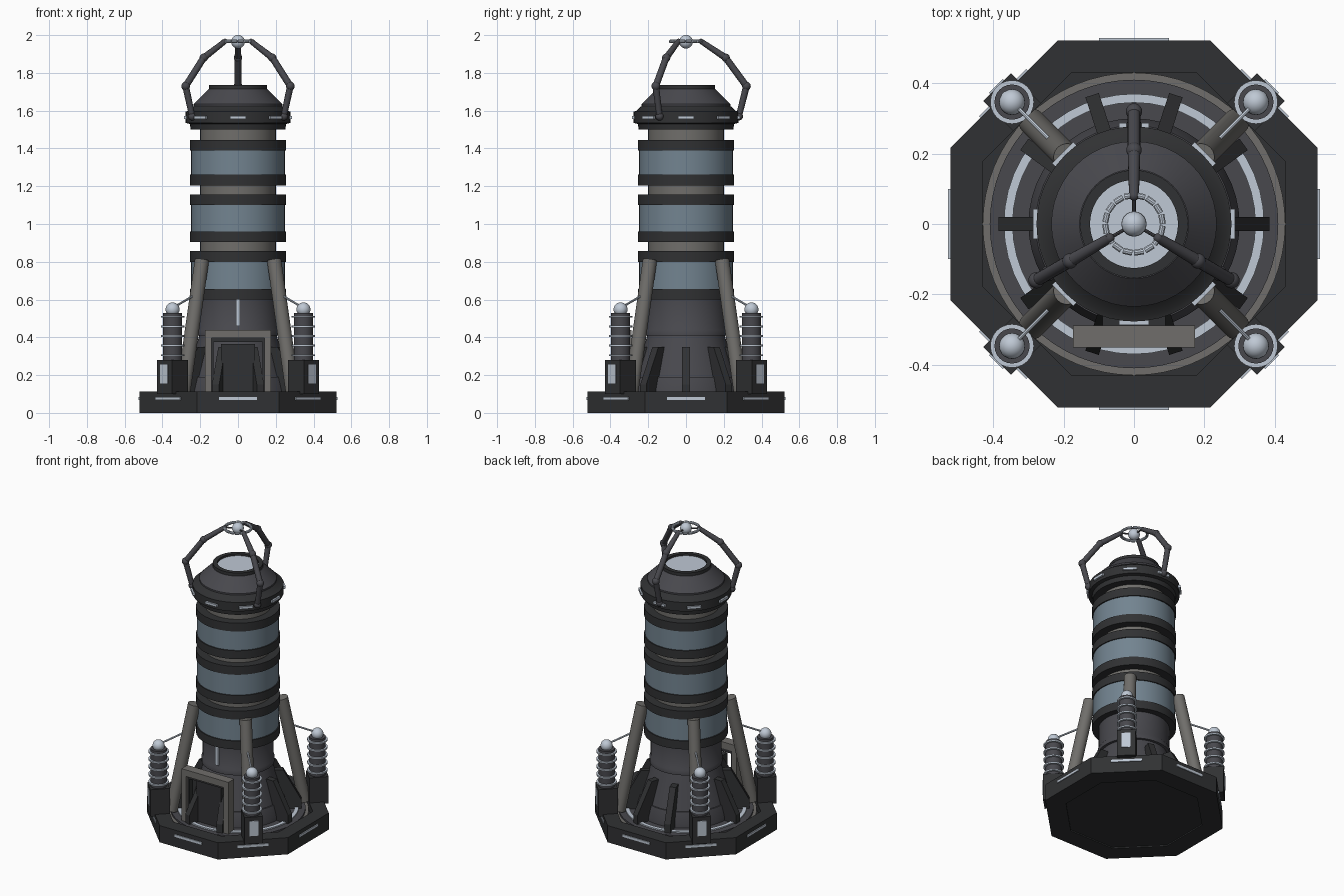
import bpy, bmesh
from math import sin, cos, pi, radians
from mathutils import Vector, Matrix

if "Cube" in bpy.data.objects:
    bpy.data.objects.remove(bpy.data.objects["Cube"])


def material(name, r, g, b):
    m = bpy.data.materials.new(name)
    m.diffuse_color = (r, g, b, 1)
    m.use_nodes = True
    m.node_tree.nodes["Principled BSDF"].inputs["Base Color"].default_value = m.diffuse_color
    return m


DARK = material("dark_metal", .03, .031, .033)
IRON = material("iron", .065, .065, .075)
GREY = material("grey_metal", .16, .155, .145)
GLASS = material("blue_glass", .17, .23, .28)
LIGHT = material("light_panel", .52, .58, .66)


def finish(name, bm, mat, smooth=True):
    bmesh.ops.recalc_face_normals(bm, faces=bm.faces)
    me = bpy.data.meshes.new(name)
    bm.to_mesh(me)
    bm.free()
    me.materials.append(mat)
    if smooth:
        me.polygons.foreach_set("use_smooth", [True] * len(me.polygons))
        me.set_sharp_from_angle(angle=radians(35))
    ob = bpy.data.objects.new(name, me)
    bpy.context.collection.objects.link(ob)
    return ob


def lathe(name, profile, mat, n=48, turn=0.0, at=(0, 0), closed=False, smooth=True):
    """Revolve (radius, z) points around z."""
    bm = bmesh.new()
    rings = []
    for r, z in profile:
        count = 1 if r == 0 else n
        rings.append([bm.verts.new((at[0] + r * cos(turn + 2 * pi * i / n),
                                    at[1] + r * sin(turn + 2 * pi * i / n), z))
                      for i in range(count)])
    pairs = list(zip(rings, rings[1:]))
    if closed:
        pairs.append((rings[-1], rings[0]))
    for a, b in pairs:
        for i in range(n):
            j = (i + 1) % n
            quad = [a[i % len(a)], a[j % len(a)], b[j % len(b)], b[i % len(b)]]
            bm.faces.new(list(dict.fromkeys(quad)))
    return finish(name, bm, mat, smooth)


def drum(name, r, z0, z1, mat, n=48, at=(0, 0)):
    return lathe(name, [(0, z0), (r, z0), (r, z1), (0, z1)], mat, n, at=at)


def band(name, r0, r1, z0, z1, mat):
    return lathe(name, [(r0, z0), (r1, z0), (r1, z1), (r0, z1)], mat, closed=True)


def box(name, centre, size, mat, angle=0.0):
    """Box placed at (radial, tangential, z), then turned about z."""
    bm = bmesh.new()
    bmesh.ops.create_cube(bm, size=1, matrix=Matrix.Rotation(angle, 4, 'Z')
                          @ Matrix.Translation(centre) @ Matrix.Diagonal((*size, 1)))
    return finish(name, bm, mat, False)


def rod(name, p, q, r0, r1, mat, n=16):
    p, q = Vector(p), Vector(q)
    bm = bmesh.new()
    bmesh.ops.create_cone(bm, cap_ends=True, segments=n, radius1=r0, radius2=r1, depth=(q - p).length,
                          matrix=Matrix.Translation((p + q) / 2)
                          @ (q - p).to_track_quat('Z', 'Y').to_matrix().to_4x4())
    return finish(name, bm, mat)


def ball(name, p, r, mat):
    bm = bmesh.new()
    bmesh.ops.create_uvsphere(bm, u_segments=20, v_segments=12, radius=r, matrix=Matrix.Translation(p))
    return finish(name, bm, mat)


def polar(r, a, z):
    return (r * cos(a), r * sin(a), z)


# Octagonal base with a sunken floor
k = 1 / cos(pi / 8)
lathe("octagon_base", [(0, .008), (.40 * k, .008), (.40 * k, 0), (.522 * k, 0), (.522 * k, .112),
                       (.43 * k, .112), (.43 * k, .06), (0, .06)], DARK, 8, pi / 8, smooth=False)
drum("floor_disc", .43, .05, .08, GREY, 64)
drum("floor_step", .41, .07, .092, IRON, 64)
band("floor_light_ring", .345, .37, .08, .1, LIGHT)
for i in range(8):
    box("base_light", (.522, 0, .077), (.012, .2 if i % 2 == 0 else .19, .016), LIGHT, i * pi / 4)

# Flared foot with ten fins
lathe("foot_cone", [(0, .08), (.3, .08), (.3, .12), (.28, .19), (.272, .19), (.205, .41),
                    (.222, .41), (.222, .44), (.215, .45), (.215, .61), (0, .61)], IRON)
for i in range(10):
    a = i * pi / 5
    bm = bmesh.new()
    f = bm.faces.new([bm.verts.new((r, -.02, z)) for r, z in
                      [(.2, .09), (.385, .09), (.385, .15), (.275, .35), (.2, .35)]])
    new = bmesh.ops.extrude_face_region(bm, geom=[f])["geom"]
    bmesh.ops.translate(bm, vec=(0, .04, 0), verts=[v for v in new if isinstance(v, bmesh.types.BMVert)])
    bm.transform(Matrix.Rotation(a, 4, 'Z'))
    finish("foot_fin", bm, DARK, False)

# Stacked tower: glass drums held between dark collars
for z in (.60, .80, .905, 1.10, 1.205, 1.39):
    drum("collar", .255, z, z + .056, DARK)
for z0, z1 in ((.65, .81), (.955, 1.11), (1.255, 1.40)):
    drum("glass_drum", .248, z0, z1, GLASS)
for z in (.85, 1.15, 1.44):
    drum("neck", .2, z, z + .065, GREY)

# Cap with eight light panels and lens
lathe("cap_rim", [(0, 1.5), (.25, 1.5), (.255, 1.53), (.277, 1.535), (.277, 1.595),
                  (.262, 1.6), (.235, 1.625), (0, 1.625)], DARK)
lathe("cap_cone", [(0, 1.61), (.235, 1.61), (.235, 1.635), (.155, 1.715), (0, 1.715)], IRON)
band("lens_rim", .125, .153, 1.70, 1.735, DARK)
drum("lens", .127, 1.70, 1.722, LIGHT)
for i in range(8):
    box("cap_light", (.28, 0, 1.563), (.014, .085, .016), LIGHT, i * pi / 4)

# Three jointed arms holding the emitter
path = [(.28, 1.57), (.32, 1.73), (.21, 1.88), (.08, 1.967)]
for i in range(3):
    a = pi / 2 + i * 2 * pi / 3
    pts = [polar(r, a, z) for r, z in path]
    for p, q, r0, r1 in zip(pts, pts[1:], (.016, .018, .018), (.018, .018, .014)):
        rod("arm_segment", p, q, r0, r1, IRON)
    for p, r in zip(pts, (.022, .023, .022, .014)):
        ball("arm_joint", p, r, IRON)
    rod("emitter_spoke", pts[3], (0, 0, 1.965), .005, .005, IRON, 8)
ball("emitter_ball", (0, 0, 1.965), .036, LIGHT)
for i in range(16):
    a, b = i * pi / 8, (i + .85) * pi / 8
    rod("emitter_ring_bead", polar(.082, a, 1.967), polar(.082, b, 1.967), .009, .009, LIGHT, 10)

# Four corner pylons: block, insulator, wire and strut
for i in range(4):
    a = pi / 4 + i * pi / 2
    box("pylon_block", (.49, 0, .19), (.12, .112, .18), DARK, a)
    box("pylon_window", (.55, 0, .205), (.01, .055, .1), LIGHT, a)
    c = polar(.49, a, 0)[:2]
    drum("insulator_core", .05, .27, .53, IRON, 24, c)
    for j in range(5):
        drum("insulator_disc", .062, .30 + j * .051, .31 + j * .051, LIGHT, 24, c)
    ball("insulator_ball", (*c, .548), .037, LIGHT)
    rod("wire", (*c, .555), polar(.335, a, .62), .006, .006, LIGHT, 8)
    rod("strut", polar(.41, a, .11), polar(.27, a, .81), .038, .038, GREY, 20)

# Front doorway and neck lamp
for s in (-1, 1):
    box("door_jamb", (s * .157, -.32, .265), (.034, .062, .35), GREY)
    box("door_inner_jamb", (s * .136, -.312, .24), (.014, .04, .3), DARK)
box("door_lintel", (0, -.32, .418), (.348, .062, .044), GREY)
box("door_inner_lintel", (0, -.312, .386), (.28, .04, .02), DARK)
box("door_panel", (0, -.265, .23), (.18, .09, .27), DARK)
box("neck_lamp", (0, -.216, .53), (.022, .02, .14), LIGHT)
